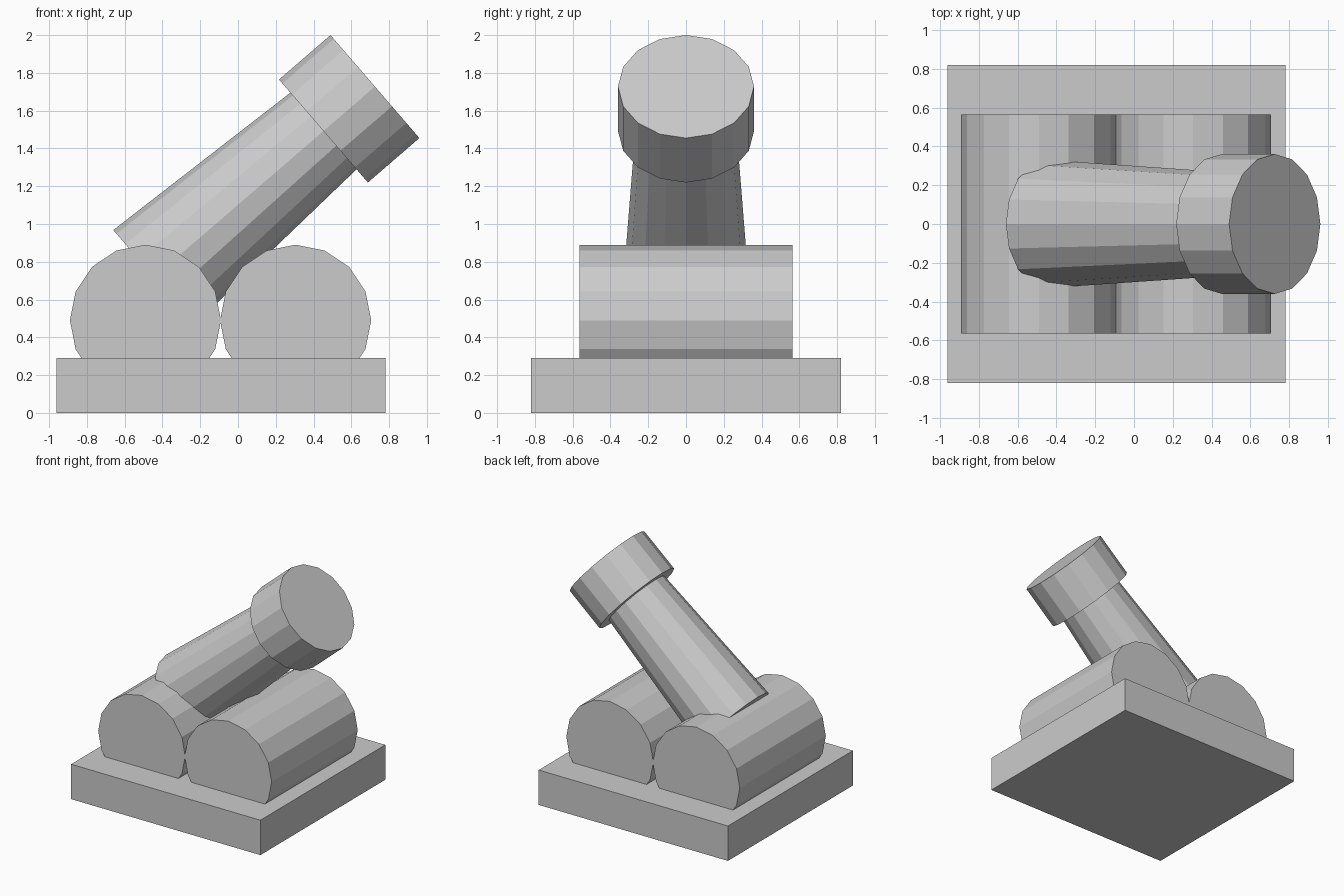
import bpy, bmesh, math
from mathutils import Matrix, Vector

if "Cube" in bpy.data.objects:
    bpy.data.objects.remove(bpy.data.objects["Cube"])


def add_object(name, bm):
    mesh = bpy.data.meshes.new(name)
    bm.to_mesh(mesh)
    bm.free()
    obj = bpy.data.objects.new(name, mesh)
    bpy.context.collection.objects.link(obj)
    return obj


def add_drum(name, start, end, r1, r2, sides=16):
    """Flat-sided cylinder or cone between two points."""
    start, end = Vector(start), Vector(end)
    axis = end - start
    turn = Vector((0, 0, 1)).rotation_difference(axis).to_matrix().to_4x4()
    bm = bmesh.new()
    bmesh.ops.create_cone(bm, cap_ends=True, segments=sides, radius1=r1,
                          radius2=r2, depth=axis.length,
                          matrix=Matrix.Translation((start + end) / 2) @ turn)
    return add_object(name, bm)


# Base slab
bm = bmesh.new()
bmesh.ops.create_cube(bm, size=1, matrix=Matrix.Translation((-0.09, 0, 0.145))
                      @ Matrix.Diagonal((1.74, 1.64, 0.29, 1)))
add_object("base", bm)

# Two support logs lying front to back, sunk into the base
for name, x in (("left_log", -0.49), ("right_log", 0.305)):
    add_drum(name, (x, -0.565, 0.49), (x, 0.565, 0.49), 0.4, 0.4)

# Tilted tapering barrel with a wider muzzle ring
tilt = math.radians(40.8)
direction = Vector((math.cos(tilt), 0, math.sin(tilt)))
tip = Vector((0.725, 0, 1.7275))
add_drum("barrel", tip - 1.545 * direction, tip - 0.34 * direction, 0.33, 0.267)
add_drum("muzzle", tip - 0.36 * direction, tip, 0.36, 0.36)
